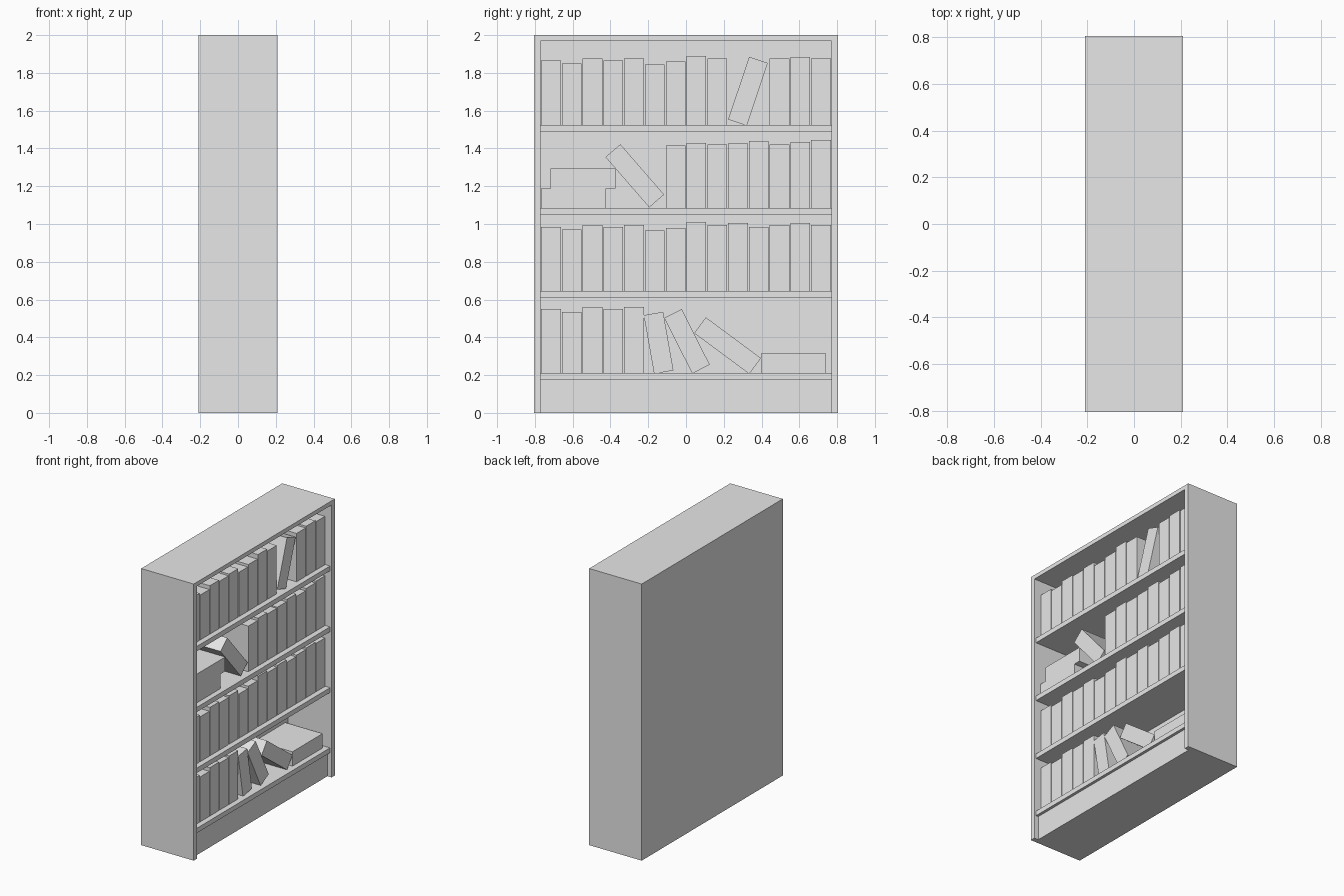
import bpy
from math import radians

cube = bpy.data.objects.get("Cube")
if cube:
    bpy.data.objects.remove(cube, do_unlink=True)

# One plain grey for everything
GREY = (0.8, 0.8, 0.8, 1)
grey = bpy.data.materials.new("plain_grey")
grey.use_nodes = True
grey.diffuse_color = GREY
grey.node_tree.nodes["Principled BSDF"].inputs["Base Color"].default_value = GREY


def box(name, x, y, z):
    """Box spanning the (min, max) pairs given on each axis."""
    spans = (x, y, z)
    bpy.ops.mesh.primitive_cube_add(size=1, location=[(a + b) / 2 for a, b in spans])
    ob = bpy.context.object
    ob.name = name
    ob.scale = [b - a for a, b in spans]
    bpy.ops.object.transform_apply(location=False, rotation=False, scale=True)
    ob.data.materials.append(grey)
    return ob


FRONT, BACK, INNER = 0.21, -0.21, -0.14
SIDE, OPENING = 0.806, 0.77
BOOK_X = (INNER, 0.158)
THICK = 0.104
PITCH = 2 * OPENING / 14

# Case
box("back_panel", (BACK, INNER), (-OPENING, OPENING), (0, 2))
box("top_panel", (INNER, FRONT), (-OPENING, OPENING), (1.97, 2))
box("plinth", (INNER, 0.177), (-OPENING, OPENING), (0, 0.175))
for name, s in (("left", 1), ("right", -1)):
    box(name + "_side_panel", (BACK, FRONT), sorted((s * OPENING, s * SIDE)), (0, 2))

# Shelves, listed by the height of their upper faces
shelves = [0.21, 0.645, 1.085, 1.525]
for top in shelves:
    box("shelf", (INNER, 0.197), (-OPENING, OPENING), (top - 0.035, top))


# Books
def upright_books(base, slots, heights):
    for i in slots:
        y = -OPENING + i * PITCH + 0.003
        box("upright_book", BOOK_X, (y, y + THICK), (base, base + heights[i]))


def leaning_book(y, z, length, tilt):
    ob = box("leaning_book", BOOK_X, (y - THICK / 2, y + THICK / 2),
             (z - length / 2, z + length / 2))
    ob.rotation_euler.x = radians(-tilt)


def lying_book(y, base):
    box("lying_book", BOOK_X, (y, y + 0.345), (base, base + THICK))


heights = [.34, .325, .35, .34, .35, .32, .335, .365, .35, .36, .34, .35, .36, .35]
second = [0] * 6 + [.33, .345, .335, .34, .355, .335, .35, .36]

upright_books(shelves[0], range(5), heights)
upright_books(shelves[1], range(14), heights)
upright_books(shelves[2], range(6, 14), second)
upright_books(shelves[3], [*range(9), 11, 12, 13], heights)

leaning_book(-0.145, 0.371, 0.315, -10)
leaning_book(0.005, 0.379, 0.33, -26.8)
leaning_book(0.22, 0.356, 0.363, -53.5)
leaning_book(-0.271, 1.255, 0.353, -41)
leaning_book(0.328, 1.703, 0.35, 18.5)

lying_book(0.396, shelves[0])
lying_book(-0.768, shelves[2])
lying_book(-0.717, shelves[2] + THICK)
